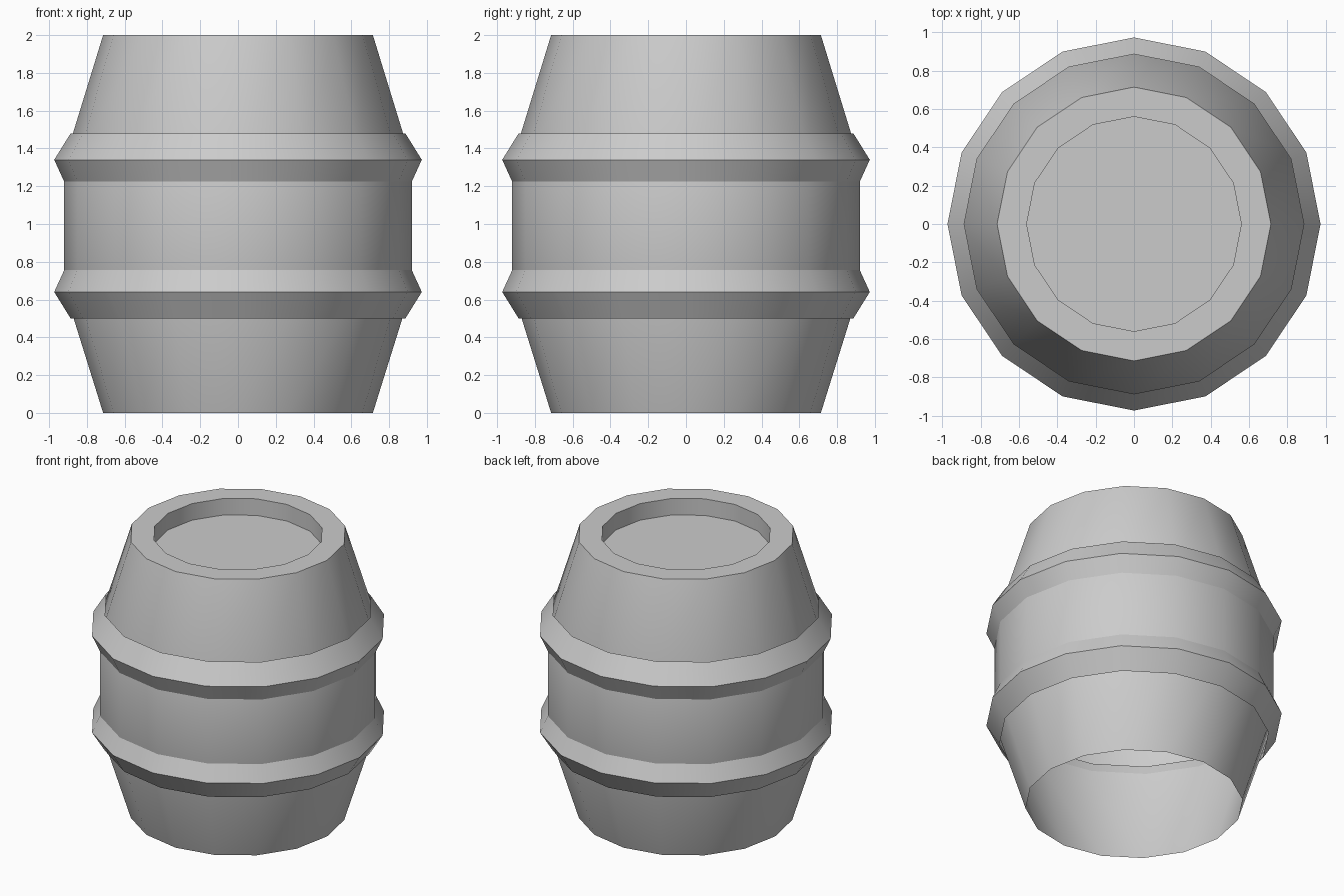
import bpy, bmesh, math

if "Cube" in bpy.data.objects:
    bpy.data.objects.remove(bpy.data.objects["Cube"])

SIDES = 16


def lathe(name, profile, cap_end=False):
    """Spin an (r, z) profile around z into a 16-sided open shell."""
    bm = bmesh.new()
    rings = []
    for r, z in profile:
        rings.append([bm.verts.new((r * math.cos(2 * math.pi * i / SIDES),
                                    r * math.sin(2 * math.pi * i / SIDES), z))
                      for i in range(SIDES)])
    for a, b in zip(rings, rings[1:]):
        for i in range(SIDES):
            j = (i + 1) % SIDES
            bm.faces.new((a[i], a[j], b[j], b[i]))
    if cap_end:
        bm.faces.new(rings[-1])
    mesh = bpy.data.meshes.new(name)
    bm.to_mesh(mesh)
    bm.free()
    obj = bpy.data.objects.new(name, mesh)
    bpy.context.collection.objects.link(obj)
    bpy.ops.object.select_all(action='DESELECT')
    obj.select_set(True)
    bpy.context.view_layer.objects.active = obj
    bpy.ops.object.shade_smooth_by_angle(angle=math.radians(30))
    return obj


# Barrel body: open at the bottom, flat rim and sunken lid at the top
lathe("barrel_body", [(0.714, 0), (0.92, 0.66), (0.92, 1.33), (0.714, 2.0),
                      (0.56, 2.0), (0.56, 1.88)], cap_end=True)

# Ridged hoops: the inner edge of each tucks inside the body
hoop = [(0.886, 0.50), (0.973, 0.64), (0.90, 0.80)]
lathe("lower_hoop", hoop)
lathe("upper_hoop", [(r, 1.98 - z) for r, z in reversed(hoop)])
